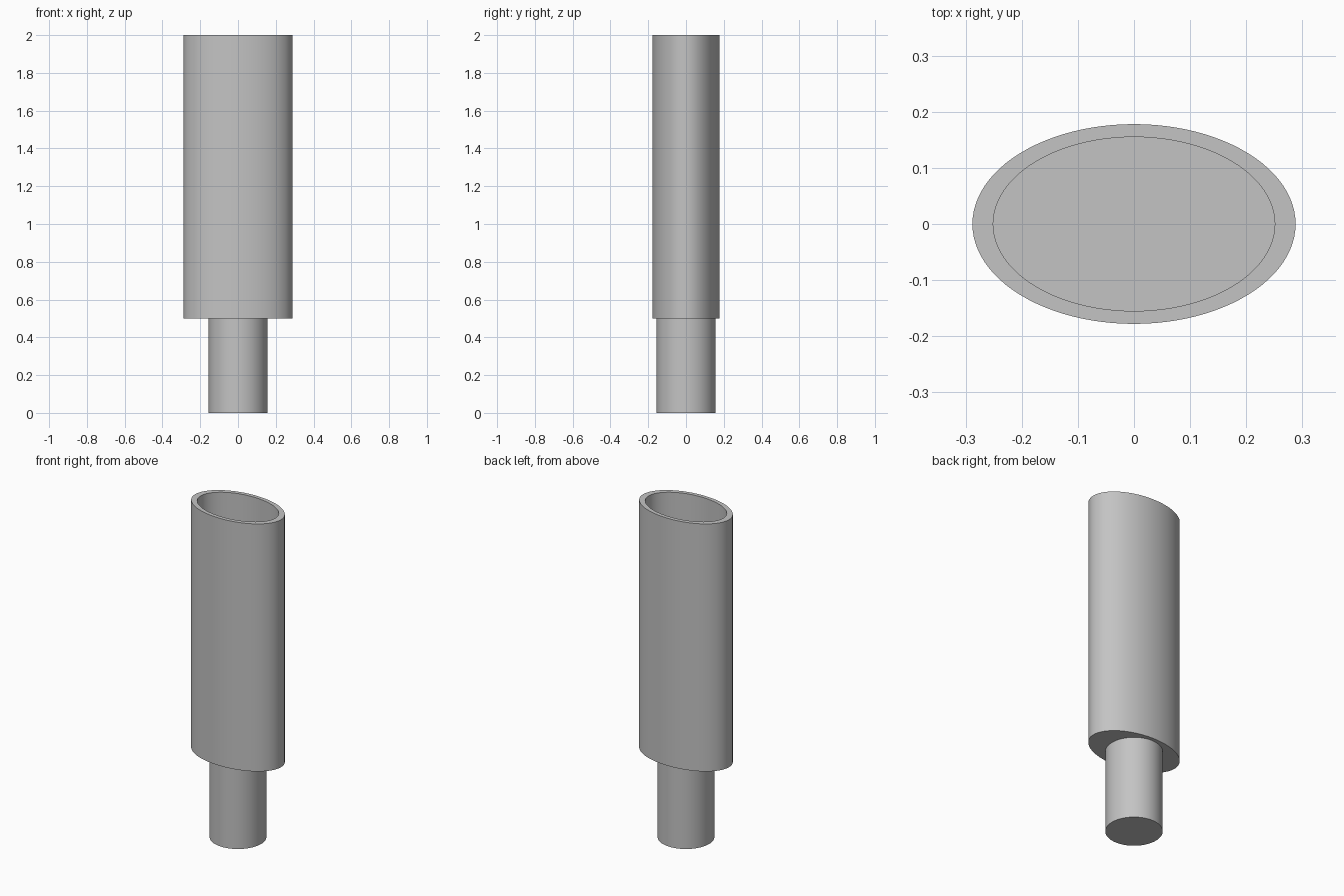
import bpy
import bmesh
from math import cos, sin, tau, radians

default = bpy.data.objects.get("Cube")
if default:
    bpy.data.objects.remove(default, do_unlink=True)

SEGMENTS = 96

grey = bpy.data.materials.new("plain grey")
grey.use_nodes = True
colour = (0.55, 0.55, 0.55, 1)
grey.diffuse_color = colour
grey.node_tree.nodes["Principled BSDF"].inputs["Base Color"].default_value = colour


def stacked_rings(name, rings):
    """Skin a list of (x radius, y radius, z) ellipses and cap both ends."""
    bm = bmesh.new()
    loops = []
    for rx, ry, z in rings:
        angles = [tau * i / SEGMENTS for i in range(SEGMENTS)]
        loops.append([bm.verts.new((rx * cos(a), ry * sin(a), z)) for a in angles])
    for low, high in zip(loops, loops[1:]):
        for i in range(SEGMENTS):
            j = (i + 1) % SEGMENTS
            bm.faces.new((low[i], low[j], high[j], high[i]))
    bm.faces.new(loops[0][::-1])
    bm.faces.new(loops[-1])
    bmesh.ops.recalc_face_normals(bm, faces=bm.faces)
    mesh = bpy.data.meshes.new(name)
    bm.to_mesh(mesh)
    bm.free()
    mesh.materials.append(grey)
    obj = bpy.data.objects.new(name, mesh)
    bpy.context.collection.objects.link(obj)
    bpy.ops.object.select_all(action='DESELECT')
    obj.select_set(True)
    bpy.context.view_layer.objects.active = obj
    bpy.ops.object.shade_smooth_by_angle(angle=radians(30))
    return obj


# Oval sleeve: outer wall, rim, inner wall and closed floor
outer = (0.288, 0.178)
inner = (0.251, 0.155)
stacked_rings("oval_sleeve", [(*outer, 0.5), (*outer, 2), (*inner, 2), (*inner, 0.53)])

# Round stem under the sleeve
stem = (0.156, 0.156)
stacked_rings("round_stem", [(*stem, 0), (*stem, 0.5)])
